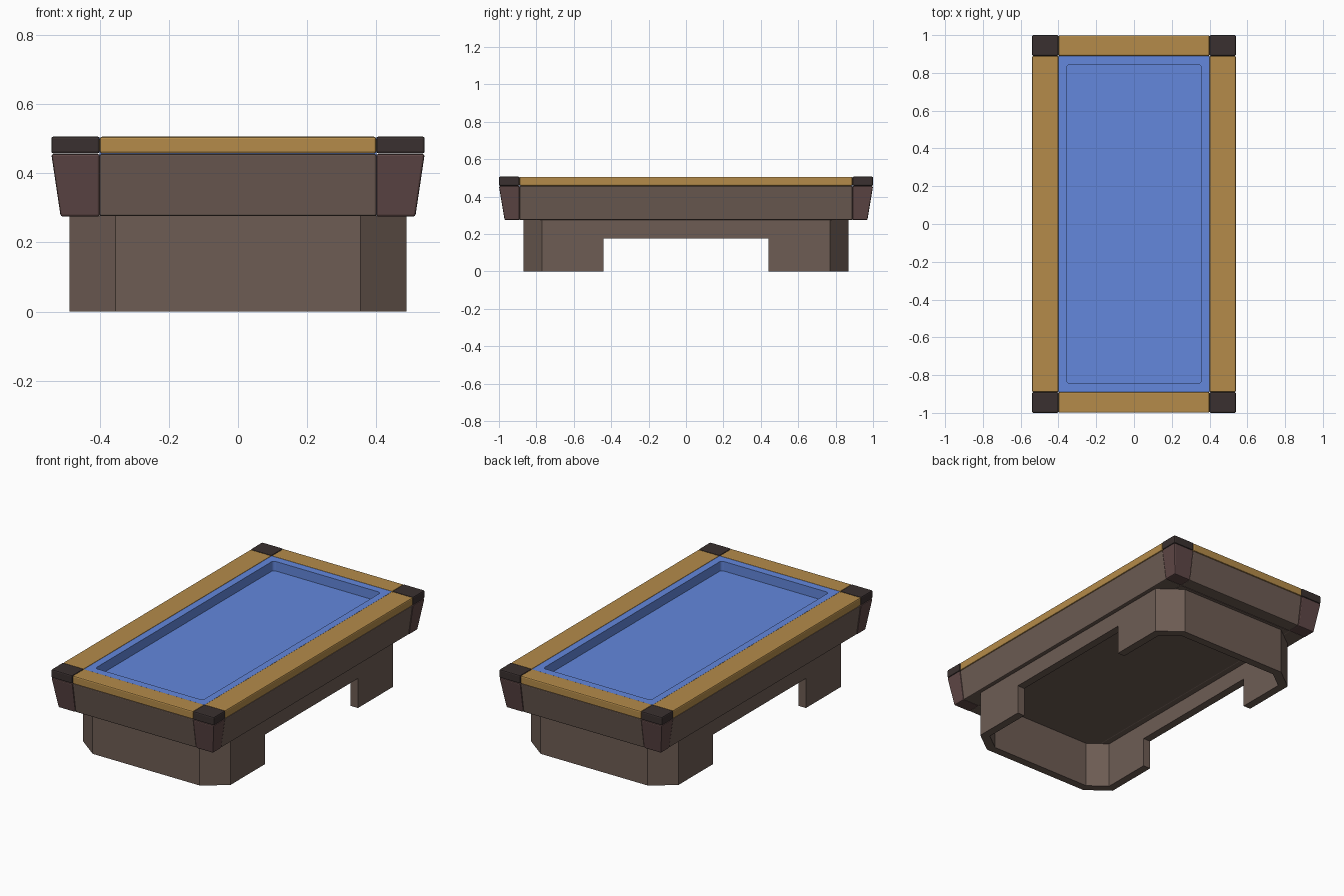
import bpy, bmesh

if "Cube" in bpy.data.objects:
    bpy.data.objects.remove(bpy.data.objects["Cube"])


def material(name, rgb):
    m = bpy.data.materials.new(name)
    m.diffuse_color = (*rgb, 1)
    m.use_nodes = True
    m.node_tree.nodes["Principled BSDF"].inputs["Base Color"].default_value = m.diffuse_color
    return m


WOOD = material("golden_wood", (0.46, 0.26, 0.068))
BODY = material("brown_body", (0.155, 0.108, 0.088))
CORNER = material("corner_brown", (0.115, 0.064, 0.062))
CAP = material("dark_cap", (0.042, 0.03, 0.029))
CLOTH = material("blue_cloth", (0.125, 0.245, 0.72))


def finish(name, bm, mat, bevel=0.0):
    bmesh.ops.recalc_face_normals(bm, faces=bm.faces)
    me = bpy.data.meshes.new(name)
    bm.to_mesh(me)
    bm.free()
    ob = bpy.data.objects.new(name, me)
    bpy.context.collection.objects.link(ob)
    me.materials.append(mat)
    if bevel:
        b = ob.modifiers.new("bevel", "BEVEL")
        b.width, b.segments = bevel, 2
    return ob


def loft(name, low, high, z0, z1, mat, bevel=0.0):
    """Solid between two outlines with equal point counts."""
    bm = bmesh.new()
    a = [bm.verts.new((x, y, z0)) for x, y in low]
    b = [bm.verts.new((x, y, z1)) for x, y in high]
    bm.faces.new(a)
    bm.faces.new(b)
    for i in range(len(a)):
        j = (i + 1) % len(a)
        bm.faces.new((a[i], a[j], b[j], b[i]))
    return finish(name, bm, mat, bevel)


def rect(x0, x1, y0, y1):
    return [(x0, y0), (x1, y0), (x1, y1), (x0, y1)]


def octagon(x, y, cx, cy):
    return [(-cx, -y), (cx, -y), (x, -cy), (x, cy),
            (cx, y), (-cx, y), (-x, cy), (-x, -cy)]


def cut(target, cutter):
    cutter.hide_render = True
    cutter.hide_viewport = True
    m = target.modifiers.new("cut", "BOOLEAN")
    m.operation, m.solver, m.object = "DIFFERENCE", "EXACT", cutter


IX, IY = 0.40, 0.89      # inner edges of the rails
RZ0, RZ1 = 0.457, 0.506  # rail heights
AZ0, AZ1 = 0.276, 0.456  # apron heights

# Rails and tapered apron panels
for s, side in ((1, "right"), (-1, "left")):
    r = rect(s * IX, s * 0.539, -IY, IY)
    loft(side + "_rail", r, r, RZ0, RZ1, WOOD, 0.007)
    loft(side + "_apron", rect(s * IX, s * 0.511, -IY, IY),
         rect(s * IX, s * 0.537, -IY, IY), AZ0, AZ1, BODY, 0.005)
for s, side in ((1, "back"), (-1, "front")):
    r = rect(-IX, IX, s * IY, s * 0.999)
    loft(side + "_rail", r, r, RZ0, RZ1, WOOD, 0.007)
    loft(side + "_apron", rect(-IX, IX, s * IY, s * 0.968),
         rect(-IX, IX, s * IY, s * 0.997), AZ0, AZ1, BODY, 0.005)

# Corner caps and tapered corner blocks
for sx, h in ((1, "right"), (-1, "left")):
    for sy, d in ((1, "back"), (-1, "front")):
        r = rect(sx * IX, sx * 0.54, sy * IY, sy * 1.0)
        loft(f"{d}_{h}_corner_cap", r, r, RZ0, RZ1 + 0.001, CAP, 0.007)
        loft(f"{d}_{h}_corner_block",
             rect(sx * IX, sx * 0.513, sy * IY, sy * 0.970), r, AZ0 - 0.001, AZ1, CORNER, 0.006)

# Solid cabinet core and cloth bed
r = rect(-IX, IX, -IY, IY)
loft("cabinet_core", r, r, AZ0, 0.438, BODY)
loft("cloth_bed", r, r, 0.438, 0.446, CLOTH)

# Cushion frame with rounded inner corners
cushion = loft("cushion_frame", r, r, 0.446, 0.503, CLOTH)
r = rect(-0.357, 0.357, -0.844, 0.844)
opening = loft("cushion_opening", r, r, 0.35, 0.6, CLOTH, 0.018)
opening.modifiers["bevel"].segments = 4
cut(cushion, opening)

# Hollow octagonal base with an open span on each long side
o = octagon(0.488, 0.87, 0.355, 0.77)
base = loft("base", o, o, 0, AZ0, BODY)
o = octagon(0.440, 0.822, 0.335, 0.743)
cut(base, loft("base_hollow", o, o, -0.1, 0.4, BODY))
r = rect(-0.7, 0.7, -0.44, 0.44)
cut(base, loft("base_span", r, r, -0.1, 0.177, BODY))
